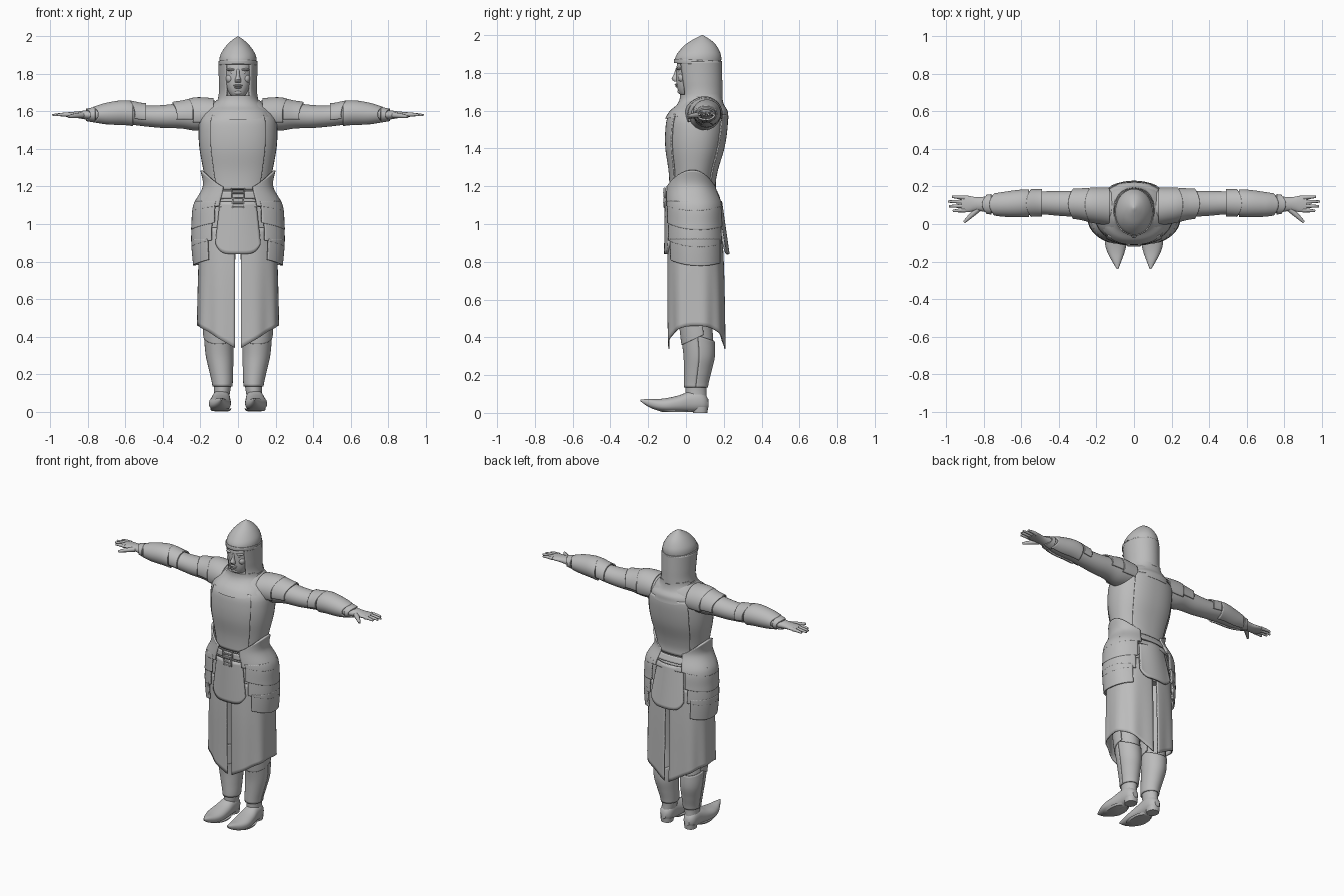
import bpy
import bmesh
import math
from mathutils import Vector

cube = bpy.data.objects.get("Cube")
if cube:
    bpy.data.objects.remove(cube, do_unlink=True)

grey = bpy.data.materials.new("plain grey")
grey.use_nodes = True
grey.diffuse_color = (0.5, 0.5, 0.5, 1)
grey.node_tree.nodes["Principled BSDF"].inputs["Base Color"].default_value = (0.5, 0.5, 0.5, 1)


def finish(obj, mirror=False, thick=0):
    """Material, smooth shading, optional thickness and left/right mirroring."""
    obj.data.materials.append(grey)
    if thick:
        mod = obj.modifiers.new("thickness", "SOLIDIFY")
        mod.thickness, mod.offset = thick, 0
    if mirror:
        mod = obj.modifiers.new("mirror", "MIRROR")
        mod.use_mirror_merge = False
    bpy.ops.object.select_all(action="DESELECT")
    bpy.context.view_layer.objects.active = obj
    obj.select_set(True)
    if obj.type == "MESH":
        bpy.ops.object.shade_smooth_by_angle(angle=math.radians(40))
    return obj


def sample(rows, t):
    """Smooth interpolation of a section (position, two centres, two radii)."""
    t = min(max(t, rows[0][0]), rows[-1][0])
    i = max(k for k in range(len(rows) - 1) if rows[k][0] <= t)
    p, q = rows[i], rows[i + 1]
    o, r = rows[max(i - 1, 0)], rows[min(i + 2, len(rows) - 1)]
    h = q[0] - p[0]
    s = (t - p[0]) / h
    out = []
    for k in range(1, len(p)):
        m0 = (q[k] - o[k]) / (q[0] - o[0]) * h
        m1 = (r[k] - p[k]) / (r[0] - p[0]) * h
        d = q[k] - p[k]
        out.append(p[k] + s * m0 + s * s * (3 * d - 2 * m0 - m1) + s ** 3 * (m0 + m1 - 2 * d))
    return out


def grid(name, point, nu, nv, closed=False, **kw):
    """Surface from point(u, v), u and v in 0..1; closed ones get capped ends."""
    bm = bmesh.new()
    cols = nu if closed else nu + 1
    v = [[bm.verts.new(point(i / nu, j / nv)) for i in range(cols)] for j in range(nv + 1)]
    for j in range(nv):
        for i in range(nu):
            k = (i + 1) % cols
            bm.faces.new((v[j][i], v[j][k], v[j + 1][k], v[j + 1][i]))
    if closed:
        bm.faces.new(v[0])
        bm.faces.new(v[-1])
    bmesh.ops.recalc_face_normals(bm, faces=bm.faces)
    mesh = bpy.data.meshes.new(name)
    bm.to_mesh(mesh)
    bm.free()
    obj = bpy.data.objects.new(name, mesh)
    bpy.context.collection.objects.link(obj)
    return finish(obj, **kw)


def loft(name, rows, axis="z", arc=None, lo=None, hi=None, grow=0.0, power=2.3,
         fold=0.0, nu=40, nv=24, **kw):
    """Loft along an axis; arc=(from, to) in degrees makes an open plate."""
    a0, a1 = arc or (0, 360)

    def point(u, v):
        a = math.radians(a0 + (a1 - a0) * u)
        start = lo(a) if lo else rows[0][0]
        end = hi(a) if hi else rows[-1][0]
        t = start + (end - start) * v
        c, d, p, q = sample(rows, t)
        wave = grow + fold * math.sin(9 * a) * (1 - v)
        x, y = math.cos(a), math.sin(a)
        x = c + math.copysign(abs(x) ** (2 / power), x) * (p + wave)
        y = d + math.copysign(abs(y) ** (2 / power), y) * (q + wave)
        return {"z": (x, y, t), "x": (t, x, y), "y": (x, t, y)}[axis]

    return grid(name, point, nu, nv, closed=arc is None, **kw)


def ball(name, at, size, mirror=False):
    bpy.ops.mesh.primitive_uv_sphere_add(segments=20, ring_count=12, radius=1)
    obj = bpy.context.object
    obj.name = name
    for v in obj.data.vertices:
        v.co = Vector(a + b * c for a, b, c in zip(at, v.co, size))
    return finish(obj, mirror)


def tube(name, points, radii, cyclic=False):
    curve = bpy.data.curves.new(name, "CURVE")
    curve.dimensions, curve.bevel_depth, curve.bevel_resolution = "3D", 1, 3
    curve.use_fill_caps = True
    line = curve.splines.new("POLY" if cyclic else "NURBS")
    line.points.add(len(points) - 1)
    for p, co, r in zip(line.points, points, radii):
        p.co, p.radius = (*co, 1), r
    line.use_cyclic_u = cyclic
    if not cyclic:
        line.use_endpoint_u, line.order_u = True, 3
    obj = bpy.data.objects.new(name, curve)
    bpy.context.collection.objects.link(obj)
    return finish(obj)


# Torso with breast and back plates
torso = [(1.0, 0, .05, .18, .13), (1.2, 0, .035, .168, .115), (1.28, 0, .038, .183, .122),
         (1.4, 0, .047, .205, .148), (1.5, 0, .055, .21, .156), (1.57, 0, .063, .2, .15),
         (1.63, 0, .08, .15, .12), (1.67, 0, .09, .1, .09)]
loft("torso", torso)
for name, mid in (("breast_plate", -90), ("back_plate", 90)):
    loft(name, torso, arc=(mid - 40, mid + 40), lo=lambda a: 1.18, hi=lambda a: 1.58,
         grow=.004, thick=.008)

# Head and face
loft("head", [(1.67, 0, .01, .025, .025), (1.69, 0, .01, .043, .045), (1.73, 0, .02, .062, .068),
              (1.78, 0, .035, .073, .086), (1.83, 0, .05, .078, .1), (1.88, 0, .06, .08, .1)])
loft("nose", [(1.755, 0, -.045, .016, .018), (1.768, 0, -.05, .017, .026),
              (1.79, 0, -.045, .01, .02), (1.825, 0, -.04, .008, .014)], nu=16, nv=10)
ball("brow", (.033, -.034, 1.823), (.03, .018, .008), True)
ball("eye", (.03, -.036, 1.807), (.014, .01, .007), True)
ball("cheek", (.043, -.018, 1.775), (.022, .025, .025), True)
ball("upper_lip", (0, -.046, 1.738), (.024, .014, .006))
ball("lower_lip", (0, -.043, 1.728), (.02, .014, .006))
ball("chin", (0, -.025, 1.702), (.026, .02, .016))

# Mail hood, neck cape and pointed helmet
hood = [(1.54, 0, .056, .2, .168), (1.57, 0, .06, .185, .16), (1.6, 0, .068, .165, .148),
        (1.63, 0, .076, .132, .122), (1.66, 0, .08, .106, .11), (1.7, 0, .08, .097, .108),
        (1.76, 0, .075, .097, .112), (1.86, 0, .066, .1, .118)]
loft("neck_cape", hood, lo=lambda a: 1.58 - .025 * math.sin(a) ** 2, hi=lambda a: 1.685, grow=.004)
loft("hood", hood, arc=(-52, 232), lo=lambda a: 1.67, thick=.01, power=2)
helmet = [(1.84, 0, .062, .098, .121), (1.88, 0, .065, .099, .122), (1.91, 0, .07, .09, .11),
          (1.95, 0, .077, .063, .08), (1.98, 0, .083, .032, .04), (2, 0, .086, .003, .003)]
loft("helmet", helmet, power=2, lo=lambda a: 1.846 - .006 * math.sin(a))
loft("helmet_band", helmet, power=2, arc=(0, 360), lo=lambda a: 1.846 - .006 * math.sin(a),
     hi=lambda a: 1.868 - .006 * math.sin(a), grow=.002, nv=4, thick=.006)

# Arms with overlapping plates
arm = [(.1, .09, 1.58, .09, .075), (.22, .1, 1.58, .082, .083), (.3, .107, 1.578, .071, .069),
       (.4, .11, 1.573, .066, .061), (.5, .113, 1.577, .061, .056), (.6, .11, 1.591, .063, .058),
       (.7, .105, 1.587, .055, .049), (.78, .105, 1.582, .043, .03), (.84, .107, 1.582, .036, .02),
       (.89, .107, 1.583, .045, .014), (.92, .108, 1.583, .041, .011)]
loft("arm", arm, axis="x", power=2, nv=40, mirror=True)
for name, start, end, spread, grow in (
        ("shoulder_plate", .13, .26, 115, .008), ("upper_arm_plate", .24, .35, 105, .007),
        ("elbow_plate", .49, .575, 110, .007), ("forearm_plate", .56, .77, 160, .006),
        ("wrist_cuff", .76, .81, 179, .004)):
    loft(name, arm, axis="x", power=2, arc=(90 - spread, 90 + spread), grow=grow,
         lo=lambda a, s=start: s, hi=lambda a, e=end: e - .025 * math.cos(a) ** 2,
         thick=.009, mirror=True)
for side in (-1, 1):
    for i, tip in enumerate((.965, .985, .99, .97)):
        y = .074 + .022 * i
        tube("finger", [(side * .9, y, 1.583), (side * .94, y - .002 + .002 * i, 1.585),
                        (side * tip, y - .004 + .003 * i, 1.58)], (.012, .01, .006))
    tube("thumb", [(side * .83, .08, 1.58), (side * .87, .045, 1.577), (side * .905, .01, 1.572)],
         (.016, .014, .007))

# Layered hip plates, lowest first
hips = [(.75, 0, .05, .225, .15), (.9, 0, .048, .238, .153), (1.0, 0, .046, .235, .15),
        (1.1, 0, .043, .225, .145), (1.2, 0, .027, .175, .125), (1.3, 0, .035, .19, .12)]
loft("pelvis", hips, lo=lambda a: .86, hi=lambda a: 1.19, grow=-.022)
for name, low, high, reach, grow in (
        ("low_hip_plate", .78, .92, 52, .006), ("middle_hip_plate", .88, 1.02, 58, .006),
        ("upper_hip_plate", .97, 1.12, 62, .008)):
    loft(name, hips, arc=(-reach, reach), grow=grow, thick=.01, mirror=True,
         lo=lambda a, z=low: z + .035 * math.sin(a) ** 2 - .01 * math.sin(a), hi=lambda a, z=high: z)
loft("waist_plate", hips, arc=(-68, 68), grow=.007, thick=.012, mirror=True,
     lo=lambda a: 1.07 + .03 * math.sin(a) ** 2,
     hi=lambda a: 1.185 + .1 * math.cos(a) ** 2)


# Front and back hanging flaps with rounded lower corners
def flap(name, y_top, y_low, bend):
    def point(u, v):
        s = 2 * u - 1
        width = .095 + .025 * v
        z = 1.12 - v * (.28 - .055 * abs(s) ** 5)
        return (s * width, y_top + (y_low - y_top) * v + bend * s * s, z)
    grid(name, point, 20, 14, thick=.012)


flap("front_flap", -.106, -.11, .02)
flap("back_flap", .185, .225, -.025)

# Belts and buckles
loft("belt", hips, arc=(0, 360), lo=lambda a: 1.135, hi=lambda a: 1.175, nv=4, thick=.012)
loft("lower_belt", hips, arc=(0, 360), lo=lambda a: 1.09, hi=lambda a: 1.12, grow=-.003, nv=4, thick=.01)
for z, w in ((1.165, .034), (1.112, .028)):
    tube("buckle", [(-w, -.112, z - .024), (w, -.112, z - .024), (w, -.112, z + .024),
                    (-w, -.112, z + .024)], [.006] * 4, cyclic=True)
    tube("buckle_tongue", [(-w, -.114, z), (0, -.118, z), (w, -.114, z)], [.005] * 3)

# Split skirt: each half open at front and back, with pointed hems
skirt = [(.3, 0, .055, .215, .148), (.5, 0, .053, .213, .148), (.75, 0, .05, .208, .147),
         (.98, 0, .048, .2, .14)]
loft("skirt", skirt, arc=(-88, 88), power=2.6, fold=.004, nu=64, thick=.007, mirror=True,
     lo=lambda a: .33 + .13 * math.cos(a) ** .8)

# Legs, knee and shin plates
leg = [(.07, .088, .055, .04, .055), (.14, .083, .053, .046, .056), (.22, .09, .062, .056, .065),
       (.3, .098, .07, .066, .075), (.4, .103, .063, .07, .08), (.5, .105, .055, .072, .083),
       (.7, .105, .05, .082, .1), (.93, .1, .05, .095, .12)]
loft("leg", leg, power=2, mirror=True)
loft("shin_plate", leg, power=2, arc=(0, 360), lo=lambda a: .135, hi=lambda a: .41 - .03 * math.sin(a),
     grow=.004, thick=.008, mirror=True)
loft("knee_plate", leg, power=2, arc=(-200, 20), lo=lambda a: .4 + .04 * math.sin(a),
     hi=lambda a: .5, grow=.008, thick=.008, mirror=True)

# Pointed boots with soles and heels
boot = [(-.24, .088, .066, .004, .005), (-.2, .092, .053, .024, .02), (-.15, .096, .043, .046, .03),
        (-.1, .097, .042, .058, .037), (-.04, .094, .048, .056, .044), (.02, .09, .059, .049, .055),
        (.07, .088, .062, .045, .056), (.1, .088, .055, .036, .045), (.118, .088, .05, .018, .022)]
loft("boot", boot, axis="y", nv=30, mirror=True)
loft("sole", [(z, .092, y, w, d) for z, y, w, d in ((.004, -.05, .05, .075), (.016, -.06, .057, .1))],
     nv=2, mirror=True)
loft("heel", [(0, .088, .075, .036, .038), (.03, .088, .075, .04, .042)], nv=2, mirror=True)
